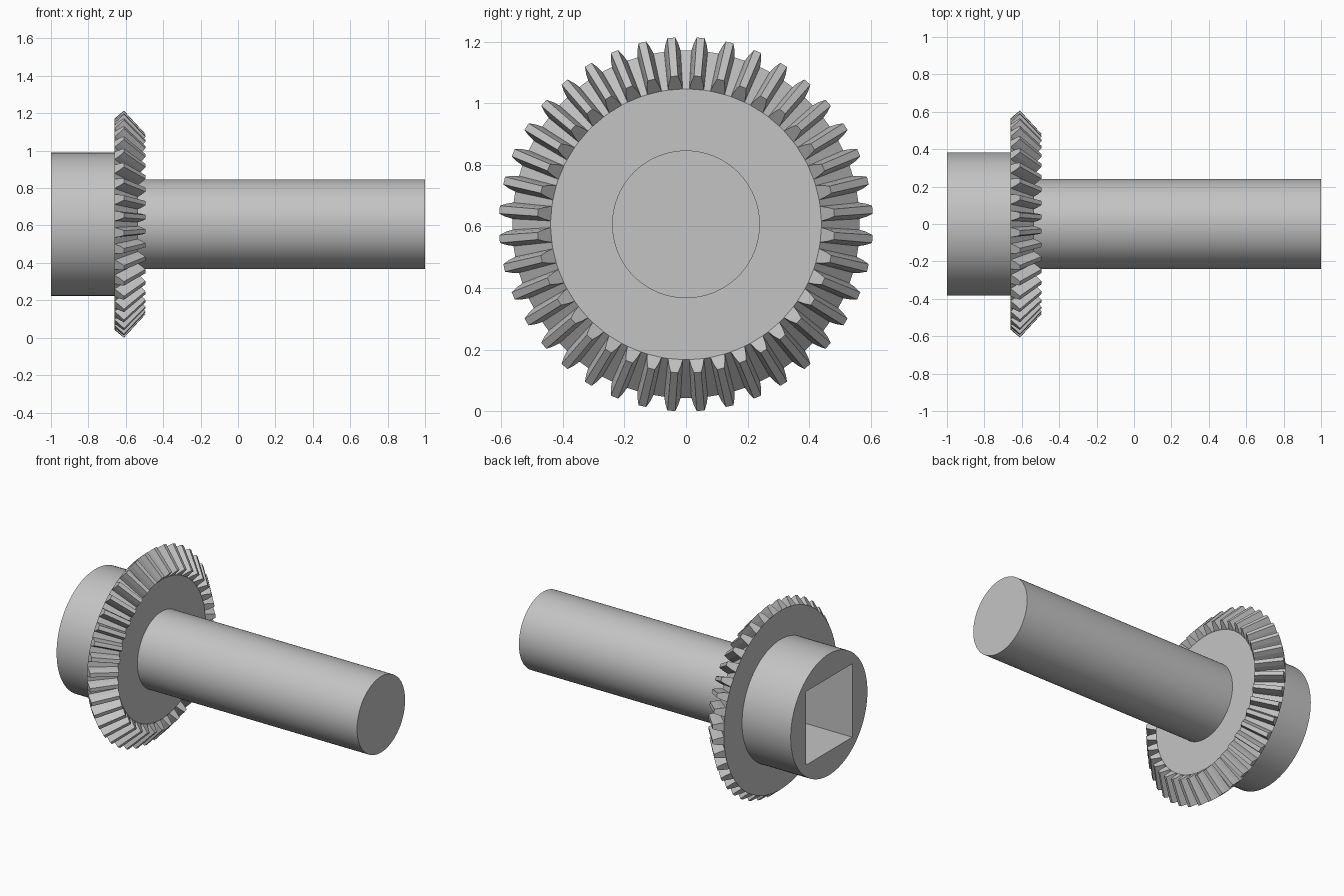
import bpy
import bmesh
from math import sin, cos, radians, pi
from mathutils import Vector

if "Cube" in bpy.data.objects:
    bpy.data.objects.remove(bpy.data.objects["Cube"])

AXIS_Z = 0.607
TEETH = 40

steel = bpy.data.materials.new("light_grey")
steel.use_nodes = True
GREY = (0.55, 0.55, 0.55, 1)
steel.diffuse_color = GREY
steel.node_tree.nodes["Principled BSDF"].inputs["Base Color"].default_value = GREY


def activate(obj):
    bpy.ops.object.select_all(action="DESELECT")
    obj.select_set(True)
    bpy.context.view_layer.objects.active = obj


def cylinder(name, x0, x1, radius):
    """Cylinder lying along x between two stations."""
    bpy.ops.mesh.primitive_cylinder_add(
        vertices=96, radius=radius, depth=x1 - x0,
        location=((x0 + x1) / 2, 0, AXIS_Z), rotation=(0, pi / 2, 0))
    obj = bpy.context.object
    obj.name = name
    obj.data.materials.append(steel)
    return obj


def smooth(obj):
    activate(obj)
    bpy.ops.object.shade_smooth_by_angle(angle=radians(30))


# Shaft
smooth(cylinder("shaft", -0.535, 1.0, 0.24))

# Hub with a square socket in its end
hub = cylinder("hub", -1.0, -0.66, 0.383)
bpy.ops.mesh.primitive_cube_add(size=1, location=(-1.0, 0, AXIS_Z))
cutter = bpy.context.object
cutter.name = "socket_cutter"
cutter.scale = (0.66, 0.464, 0.464)
cutter.hide_render = True
cutter.data.materials.append(steel)
cut = hub.modifiers.new("socket", "BOOLEAN")
cut.operation = "DIFFERENCE"
cut.solver = "EXACT"
cut.object = cutter
activate(hub)
bpy.ops.object.modifier_apply(modifier=cut.name)
bpy.data.objects.remove(cutter)
smooth(hub)

# Bevel gear: tooth outline as (half angle in degrees, height fraction)
OUTLINE = [(-2.7, 0), (-2.1, 0.5), (-1.2, 1), (1.2, 1), (2.1, 0.5), (2.7, 0)]
N = len(OUTLINE)
bm = bmesh.new()


def tooth_ring(root, tip, widen):
    """Vertices round one end of the gear, between root and tip (x, radius)."""
    ring = []
    for k in range(TEETH):
        for offset, height in OUTLINE:
            x, r = Vector(root).lerp(Vector(tip), height)
            a = radians((k + 0.5) * 360 / TEETH + offset * widen)
            ring.append(bm.verts.new((x, r * sin(a), AXIS_Z + r * cos(a))))
    return ring


large = tooth_ring((-0.66, 0.565), (-0.61, 0.608), 1.0)
small = tooth_ring((-0.535, 0.44), (-0.495, 0.483), 1.15)
count = len(large)

# Flanks, tips and valley floors
for i in range(count):
    j = (i + 1) % count
    bm.faces.new((large[i], large[j], small[j], small[i]))

# Tooth ends and the flat disc on each side
for ring in (large, small):
    for k in range(TEETH):
        bm.faces.new(ring[k * N:(k + 1) * N])
    bm.faces.new([v for i, v in enumerate(ring) if i % N in (0, N - 1)])

bmesh.ops.recalc_face_normals(bm, faces=bm.faces)
mesh = bpy.data.meshes.new("bevel_gear")
bm.to_mesh(mesh)
bm.free()
mesh.materials.append(steel)
gear = bpy.data.objects.new("bevel_gear", mesh)
bpy.context.collection.objects.link(gear)
